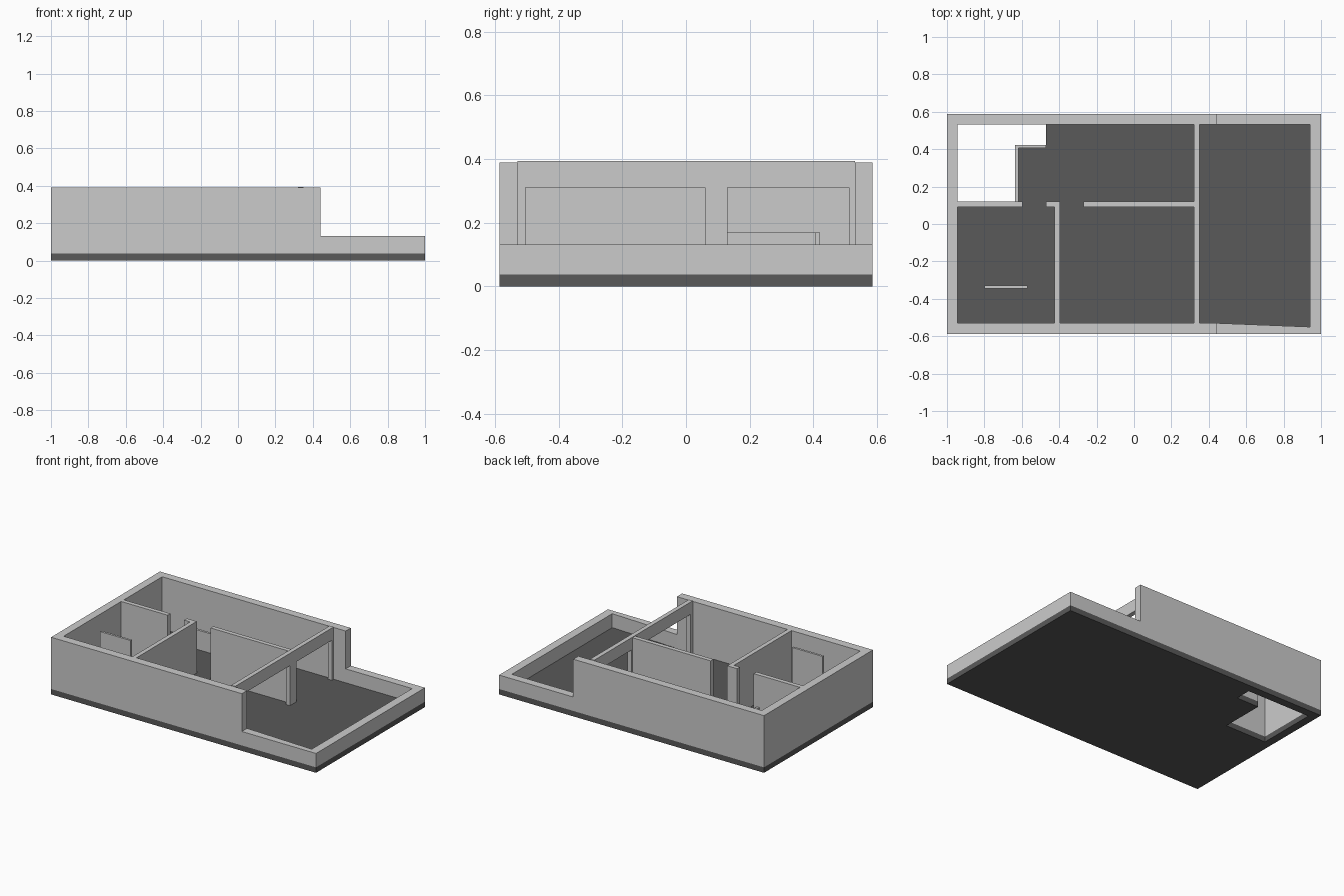
import bpy, bmesh
from mathutils import Vector

if "Cube" in bpy.data.objects:
    bpy.data.objects.remove(bpy.data.objects["Cube"])

FLOOR, LOW, TOP = 0.037, 0.132, 0.39


def prism(name, outline, lo, hi, axis="z"):
    """Extrude a 2D outline along z (points are x,y) or x (points are y,z)."""
    bm = bmesh.new()
    if axis == "z":
        pts, push = [(a, b, lo) for a, b in outline], Vector((0, 0, hi - lo))
    else:
        pts, push = [(lo, a, b) for a, b in outline], Vector((hi - lo, 0, 0))
    face = bm.faces.new([bm.verts.new(p) for p in pts])
    ext = bmesh.ops.extrude_face_region(bm, geom=[face], use_keep_orig=True)
    verts = [g for g in ext["geom"] if isinstance(g, bmesh.types.BMVert)]
    bmesh.ops.translate(bm, verts=verts, vec=push)
    bmesh.ops.recalc_face_normals(bm, faces=bm.faces)
    mesh = bpy.data.meshes.new(name)
    bm.to_mesh(mesh)
    bm.free()
    obj = bpy.data.objects.new(name, mesh)
    bpy.context.collection.objects.link(obj)
    return obj


def wall(name, x0, x1, y0, y1, top=TOP, base=FLOOR):
    return prism(name, [(x0, y0), (x1, y0), (x1, y1), (x0, y1)], base, top)


# Dark floor slab with an L-shaped stair opening
slab = wall("floor_slab", -1, 1, -0.587, 0.587, FLOOR, 0)
dark = bpy.data.materials.new("dark_floor")
dark.diffuse_color = (0.1, 0.1, 0.1, 1)
dark.use_nodes = True
dark.node_tree.nodes["Principled BSDF"].inputs["Base Color"].default_value = dark.diffuse_color
slab.data.materials.append(dark)
opening = prism("stair_opening_cutter",
                [(-0.945, 0.12), (-0.637, 0.12), (-0.637, 0.422),
                 (-0.47, 0.422), (-0.47, 0.532), (-0.945, 0.532)], -0.1, 0.1)
opening.data.materials.append(dark)
opening.hide_render = True
opening.display_type = "WIRE"
cut = slab.modifiers.new("stair_opening", "BOOLEAN")
cut.operation, cut.solver, cut.object = "DIFFERENCE", "EXACT", opening

# Outer walls: tall U around the house, low U around the terrace
prism("house_outer_wall",
      [(0.44, -0.587), (0.44, -0.53), (-0.945, -0.53), (-0.945, 0.532),
       (0.44, 0.532), (0.44, 0.587), (-1, 0.587), (-1, -0.587)], FLOOR, TOP)
prism("terrace_wall",
      [(0.44, -0.587), (1, -0.587), (1, 0.587), (0.44, 0.587),
       (0.44, 0.532), (0.942, 0.532), (0.942, -0.55), (0.44, -0.53)], FLOOR, LOW)

# Cross wall with two wide openings to the terrace
prism("terrace_opening_wall",
      [(-0.53, FLOOR), (-0.505, FLOOR), (-0.505, 0.31), (0.06, 0.31),
       (0.06, FLOOR), (0.13, FLOOR), (0.13, 0.31), (0.512, 0.31),
       (0.512, FLOOR), (0.532, FLOOR), (0.532, 0.394), (-0.53, 0.394)],
      0.32, 0.35, "x")

# Room partitions, with door gaps between the segments
for name, x0, x1 in (("left", -0.945, -0.595), ("middle", -0.47, -0.425),
                     ("right", -0.27, 0.32)):
    wall("corridor_wall_" + name, x0, x1, 0.09, 0.12)
wall("room_divider", -0.425, -0.395, -0.53, 0.12)
wall("short_screen_wall", -0.8, -0.57, -0.345, -0.33)

# Low L-shaped parapet around the stair opening
prism("stair_parapet",
      [(-0.637, 0.12), (-0.618, 0.12), (-0.618, 0.406),
       (-0.47, 0.406), (-0.47, 0.422), (-0.637, 0.422)], FLOOR, 0.17)
